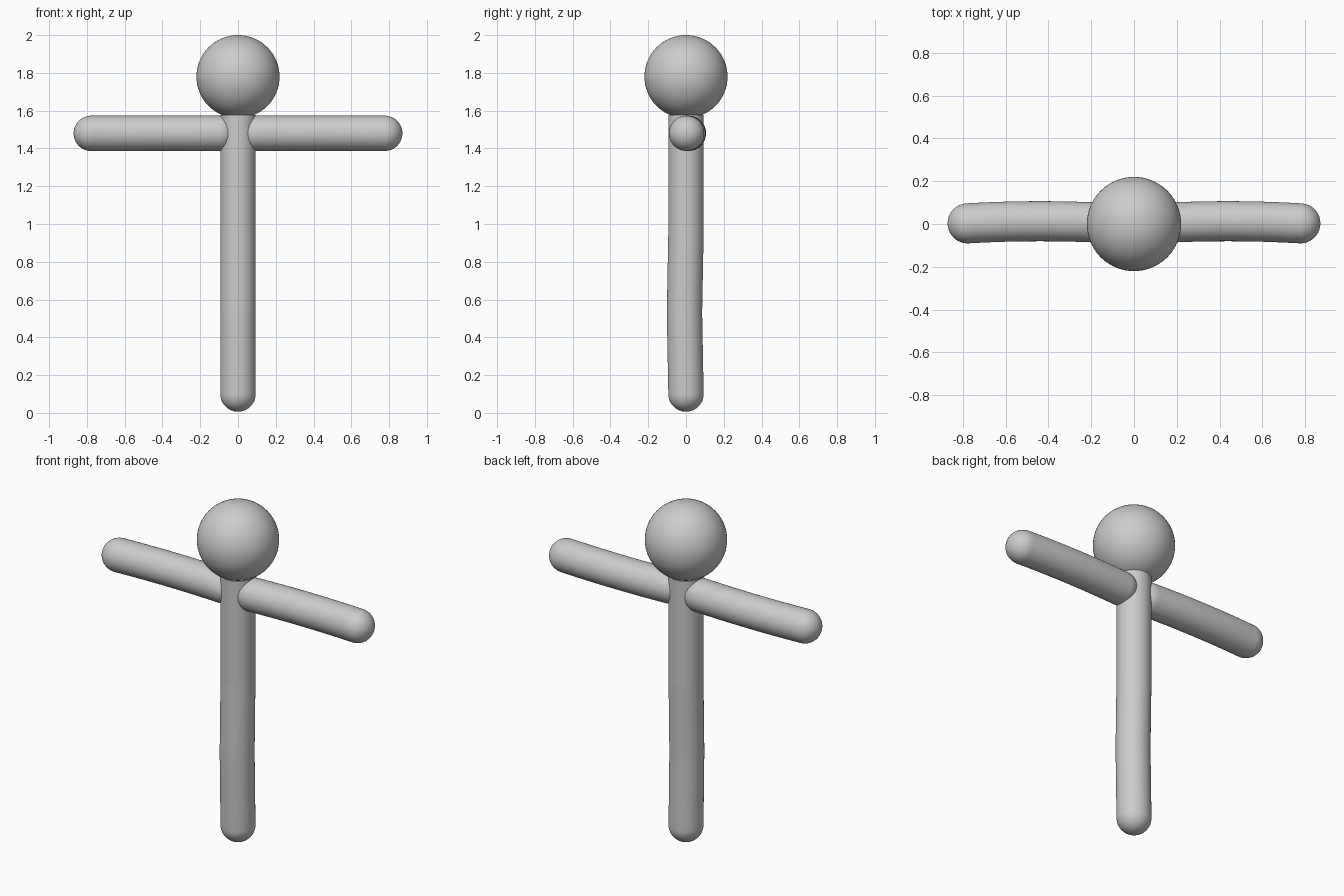
import bpy, bmesh, math
from mathutils import Vector

if "Cube" in bpy.data.objects:
    bpy.data.objects.remove(bpy.data.objects["Cube"])

R = 0.0935   # limb radius
SIDES = 48

grey = bpy.data.materials.new("grey")
grey.diffuse_color = (0.6, 0.6, 0.6, 1)
grey.use_nodes = True
grey.node_tree.nodes["Principled BSDF"].inputs["Base Color"].default_value = grey.diffuse_color


def finish(name, bm):
    bmesh.ops.recalc_face_normals(bm, faces=bm.faces[:])
    mesh = bpy.data.meshes.new(name)
    bm.to_mesh(mesh)
    bm.free()
    mesh.materials.append(grey)
    obj = bpy.data.objects.new(name, mesh)
    bpy.context.collection.objects.link(obj)
    bpy.ops.object.select_all(action='DESELECT')
    obj.select_set(True)
    bpy.context.view_layer.objects.active = obj
    bpy.ops.object.shade_smooth_by_angle(angle=math.radians(30))
    return obj


def limb(name, origin, axis, length, bend=0.0, power=1, round_start=False, round_end=False):
    """Tube along axis that bows by `bend` in y at its middle, with optional domed ends."""
    origin, axis = Vector(origin), Vector(axis)
    side = Vector((0, 1, 0))
    up = axis.cross(side)
    arc = [math.radians(a) for a in range(4, 91, 8)]
    stations = [(length * i / 16, R) for i in range(17)]
    if round_start:
        stations = [(-R * math.cos(a), R * math.sin(a)) for a in arc] + stations
    if round_end:
        stations += [(length + R * math.cos(a), R * math.sin(a)) for a in reversed(arc)]
    bm = bmesh.new()
    rings = []
    for t, r in stations:
        u = min(abs(2 * t / length - 1), 1)
        centre = origin + axis * t + side * bend * (1 - u ** power)
        rings.append([bm.verts.new(centre + r * (side * math.cos(k) + up * math.sin(k)))
                      for k in (2 * math.pi * i / SIDES for i in range(SIDES))])
    for a, b in zip(rings, rings[1:]):
        for i in range(SIDES):
            j = (i + 1) % SIDES
            bm.faces.new((a[i], a[j], b[j], b[i]))
    bm.faces.new(rings[0])
    bm.faces.new(rings[-1])
    return finish(name, bm)


# head
bm = bmesh.new()
bmesh.ops.create_uvsphere(bm, u_segments=64, v_segments=32, radius=0.22)
bmesh.ops.translate(bm, verts=bm.verts[:], vec=(0, 0, 1.78))
finish("head", bm)

# torso with flat top, and the slightly bent leg column below it
limb("torso", (0, 0, 0.96), (0, 0, 1), 0.617)
limb("leg", (0, 0, 0.96), (0, 0, -1), 0.86, bend=-0.008, round_end=True)

# arms, bowed slightly backwards
for label, s in (("right", 1), ("left", -1)):
    limb(label + "_arm", (s * 0.1, 0.003, 1.48), (s, 0, 0), 0.677,
         bend=0.01, power=2, round_start=True, round_end=True)
